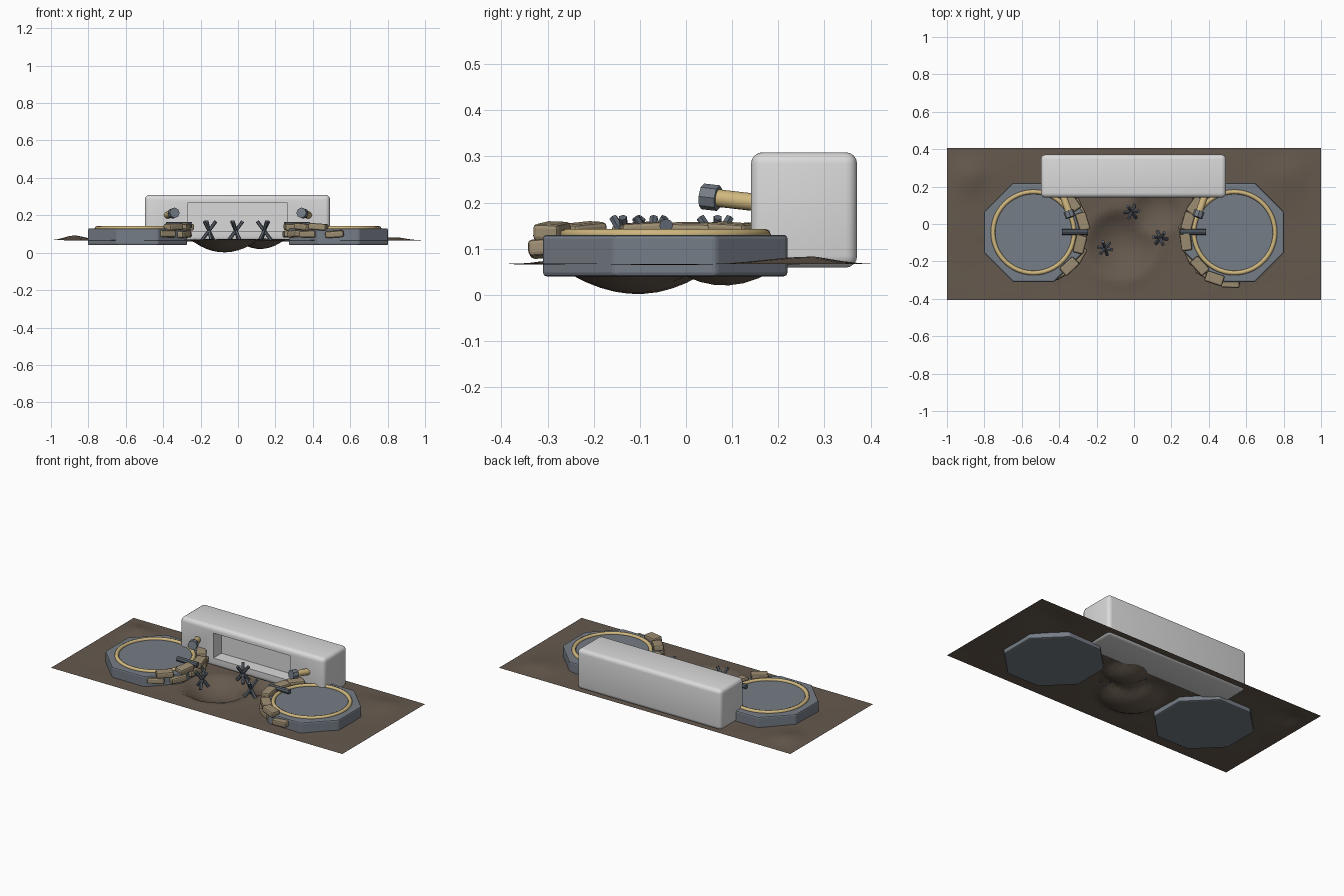
import bpy, math, random
from math import cos, sin, radians, exp, hypot
from mathutils import Vector, Euler

random.seed(4)
if "Cube" in bpy.data.objects:
    bpy.data.objects.remove(bpy.data.objects["Cube"])


def material(name, rgb):
    m = bpy.data.materials.new(name)
    m.use_nodes = True
    m.diffuse_color = (*rgb, 1)
    m.node_tree.nodes["Principled BSDF"].inputs["Base Color"].default_value = (*rgb, 1)
    return m


EARTH = material("brown earth", (0.13, 0.10, 0.075))
SLATE = material("slate grey", (0.18, 0.205, 0.24))
STEEL = material("dark steel", (0.11, 0.13, 0.16))
GOLD = material("pale gold", (0.62, 0.47, 0.21))
CANVAS = material("sandbag canvas", (0.34, 0.27, 0.17))
WHITE = material("off white", (0.70, 0.70, 0.70))


def finish(name, mat, smooth=None):
    ob = bpy.context.object
    ob.name = name
    ob.data.materials.append(mat)
    if smooth:
        bpy.ops.object.shade_smooth_by_angle(angle=radians(smooth))
    return ob


def bevel(ob, width, segments):
    mod = ob.modifiers.new("bevel", "BEVEL")
    mod.width, mod.segments = width, segments
    mod.limit_method = "ANGLE"
    bpy.ops.object.modifier_apply(modifier=mod.name)


def box(name, mat, loc, size, rot=(0, 0, 0), width=0, segments=1):
    bpy.ops.mesh.primitive_cube_add(size=1, location=loc, rotation=rot)
    ob = finish(name, mat)
    ob.scale = size
    bpy.ops.object.transform_apply(location=False, rotation=False, scale=True)
    if width:
        bevel(ob, width, segments)
    return ob


def rod(name, mat, a, b, radius, sides):
    a, b = Vector(a), Vector(b)
    d = b - a
    bpy.ops.mesh.primitive_cylinder_add(
        vertices=sides, radius=radius, depth=d.length, location=(a + b) / 2,
        rotation=d.to_track_quat("Z", "Y").to_euler())
    return finish(name, mat, 40 if sides > 8 else None)


# Uneven ground with two overlapping craters and low mounds
def crater(x, y, cx, cy, r, depth):
    t = hypot(x - cx, y - cy) / r
    bowl = -depth * (1 - t * t) if t < 1 else 0
    return bowl + 0.005 * exp(-((t - 1.1) / 0.15) ** 2)


def mound(x, y, cx, cy, r, height):
    return height * exp(-((x - cx) ** 2 + (y - cy) ** 2) / r ** 2)


bpy.ops.mesh.primitive_grid_add(x_subdivisions=60, y_subdivisions=26, size=2)
ground = finish("ground", EARTH)
for v in ground.data.vertices:
    x, y = v.co.x, v.co.y * 0.405
    edge = min(1, (1 - abs(x)) * 8, (0.405 - abs(y)) * 8)
    lumps = 0.003 * sin(9 * x + 4 * y) * cos(11 * y - 3 * x)
    dips = (crater(x, y, -0.07, -0.11, 0.18, 0.064)
            + crater(x, y, 0.12, 0.08, 0.13, 0.050))
    dips = max(dips, -0.066)
    rises = mound(x, y, -0.9, 0.26, 0.10, 0.030) + mound(x, y, 0.82, 0.28, 0.12, 0.014)
    v.co = (x, y, 0.067 + edge * (lumps + dips + rises))
bpy.ops.object.shade_smooth_by_angle(angle=radians(40))

# Rounded bunker with a recessed front
bunker = box("bunker", WHITE, (-0.003, 0.256, 0.184), (0.99, 0.23, 0.25),
             width=0.025, segments=4)
cutter = box("recess_cutter", WHITE, (-0.003, 0.16, 0.192), (0.53, 0.12, 0.155))
cutter.hide_render = True
bpy.context.view_layer.objects.active = bunker
cut = bunker.modifiers.new("recess", "BOOLEAN")
cut.operation, cut.object, cut.solver = "DIFFERENCE", cutter, "EXACT"
bpy.ops.object.modifier_apply(modifier=cut.name)
bpy.data.objects.remove(cutter)
bpy.ops.object.select_all(action="DESELECT")
bunker.select_set(True)
bpy.ops.object.shade_smooth_by_angle(angle=radians(30))

PAD_Y = -0.045
for side, label in ((-1, "right"), (1, "left")):
    cx = side * 0.537

    # Octagonal pad with ring
    bpy.ops.mesh.primitive_cylinder_add(
        vertices=8, radius=0.265 / cos(math.pi / 8), depth=0.09,
        location=(cx, PAD_Y, 0.085), rotation=(0, 0, math.pi / 8))
    pad = finish(label + "_pad", SLATE)
    bevel(pad, 0.008, 2)
    bpy.ops.mesh.primitive_torus_add(
        major_segments=48, minor_segments=8, major_radius=0.217,
        minor_radius=0.012, location=(cx, PAD_Y, 0.131))
    finish(label + "_pad_ring", GOLD, 60)

    # Two courses of sandbags on the inner edge
    for course, angles, r, z in ((1, (-84, -52, -26, 0, 26, 50), 0.262, 0.100),
                                 (2, (-68, -40, -14, 14, 38), 0.262, 0.138)):
        for i, deg in enumerate(angles):
            if side < 0 and deg < -60:
                continue
            a = radians(deg + random.uniform(-4, 4))
            rr = r + random.uniform(-0.008, 0.008)
            yaw = a if side > 0 else -a
            box(f"{label}_sandbag_{course}_{i + 1}", CANVAS,
                (cx - side * rr * cos(a), PAD_Y + rr * sin(a), z),
                (0.058, 0.098, 0.036),
                (random.uniform(-0.08, 0.08), random.uniform(-0.08, 0.08),
                 -yaw + random.uniform(-0.1, 0.1)), 0.009, 2)

    # Short bar lying over the sandbags
    rod(label + "_pad_bar", STEEL, (side * 0.247, -0.043, 0.15),
        (side * 0.385, -0.043, 0.15), 0.015, 8)

    # Gun barrel with octagonal muzzle
    base, tip = Vector((side * 0.385, 0.17, 0.198)), Vector((side * 0.34, 0.04, 0.213))
    rod(label + "_barrel", GOLD, base, tip, 0.019, 16)
    d = (tip - base).normalized()
    rod(label + "_muzzle", SLATE, tip - d * 0.032, tip + d * 0.004, 0.028, 8)

# Crossed-beam obstacles
for n, (x, y, turn) in enumerate(((-0.155, -0.13, -0.2), (-0.012, 0.065, 0.1),
                                  (0.14, -0.075, 0.9))):
    centre = Vector((x, y, 0.118))
    for k in range(3):
        a = turn + k * math.tau / 3
        d = Vector((cos(a) * 0.6, sin(a) * 0.6, 0.8)) * 0.062
        rod(f"obstacle_{n + 1}_beam_{k + 1}", STEEL, centre - d, centre + d, 0.0095, 6)
